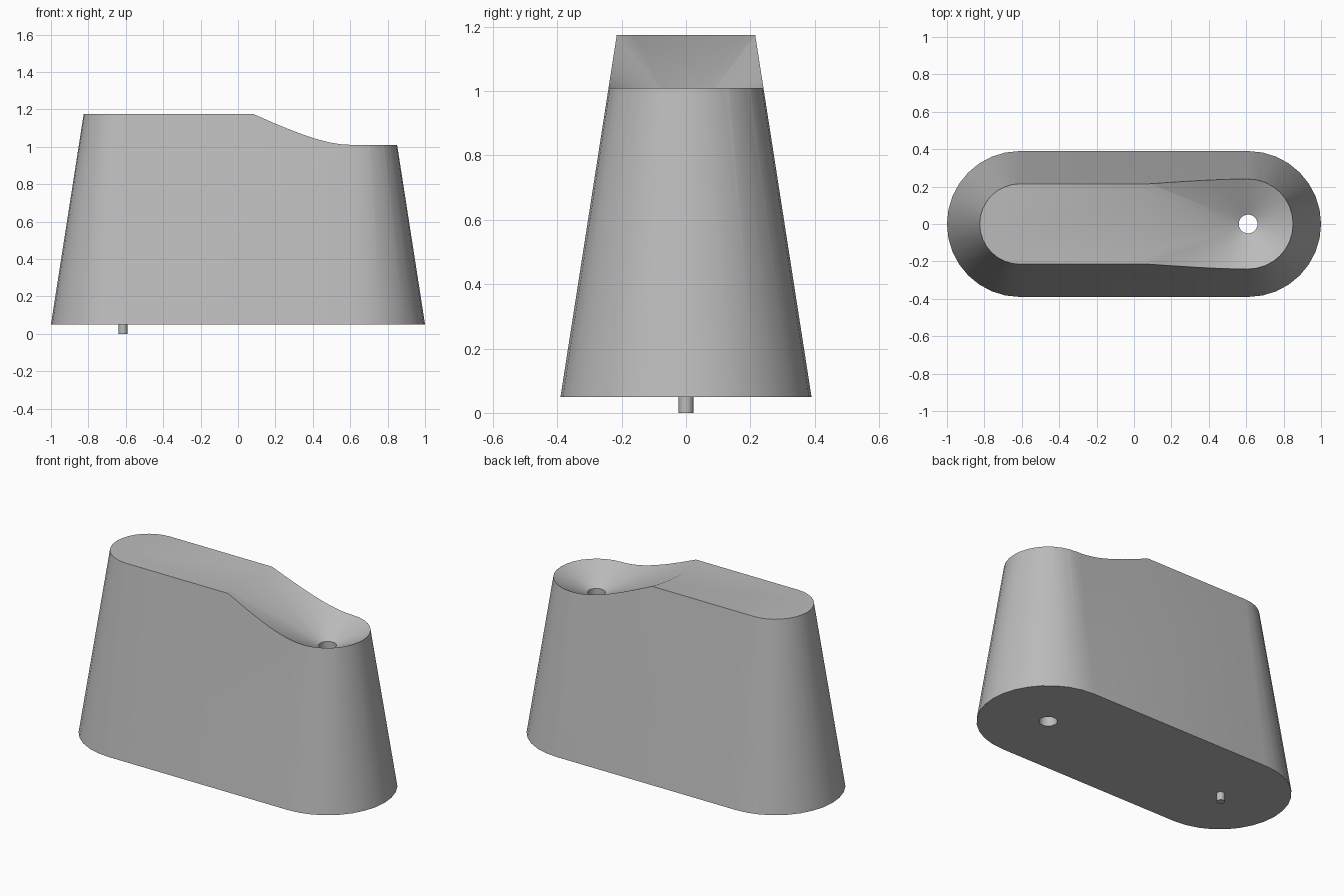
import bpy, bmesh
from math import sin, cos, pi, radians

if "Cube" in bpy.data.objects:
    bpy.data.objects.remove(bpy.data.objects["Cube"], do_unlink=True)

CAP_X = 0.61             # centre of each rounded end
BASE_Z, TOP_Z = 0.05, 1.175
HOLE_R = 0.05

grey = bpy.data.materials.new("plain grey")
grey.use_nodes = True
grey.diffuse_color = (0.5, 0.5, 0.5, 1)
grey.node_tree.nodes["Principled BSDF"].inputs["Base Color"].default_value = (0.5, 0.5, 0.5, 1)


def make_object(name, bm):
    bmesh.ops.recalc_face_normals(bm, faces=bm.faces)
    mesh = bpy.data.meshes.new(name)
    bm.to_mesh(mesh)
    bm.free()
    mesh.materials.append(grey)
    obj = bpy.data.objects.new(name, mesh)
    bpy.context.collection.objects.link(obj)
    return obj


def loft(name, rings):
    """Skin matching rings of points and cap both ends."""
    bm = bmesh.new()
    loops = [[bm.verts.new(p) for p in ring] for ring in rings]
    n = len(loops[0])
    for a, b in zip(loops, loops[1:]):
        for i in range(n):
            j = (i + 1) % n
            bm.faces.new((a[i], a[j], b[j], b[i]))
    bm.faces.new(loops[0])
    bm.faces.new(loops[-1])
    return make_object(name, bm)


def stadium(radius, z, steps=16):
    ring = []
    for side in (1, -1):
        for i in range(steps + 1):
            a = -pi / 2 + pi * i / steps
            ring.append((side * (CAP_X + radius * cos(a)), side * radius * sin(a), z))
    return ring


def circle(x, radius, z, steps):
    return [(x + radius * cos(2 * pi * i / steps), radius * sin(2 * pi * i / steps), z)
            for i in range(steps)]


def smooth(obj):
    bpy.ops.object.select_all(action='DESELECT')
    obj.select_set(True)
    bpy.context.view_layer.objects.active = obj
    bpy.ops.object.shade_smooth_by_angle(angle=radians(30))


# Tapered body with rounded ends
body = loft("body", [stadium(0.39, BASE_Z), stadium(0.215, TOP_Z)])

# Funnel-shaped dish and drain hole, cut through the body
profile = [(HOLE_R, -0.2), (HOLE_R, 0.915), (1.02, 1.4)]
cutter = loft("funnel_cutter", [circle(CAP_X, r, z, 64) for r, z in profile])
cutter.hide_render = True
cut = body.modifiers.new("funnel", 'BOOLEAN')
cut.operation = 'DIFFERENCE'
cut.solver = 'EXACT'
cut.object = cutter
bpy.context.view_layer.objects.active = body
bpy.ops.object.modifier_apply(modifier=cut.name)
bpy.data.objects.remove(cutter, do_unlink=True)
smooth(body)

# Small locating peg under the base
peg = loft("peg", [circle(-CAP_X - 0.005, 0.023, z, 24) for z in (0, BASE_Z + 0.01)])
smooth(peg)
